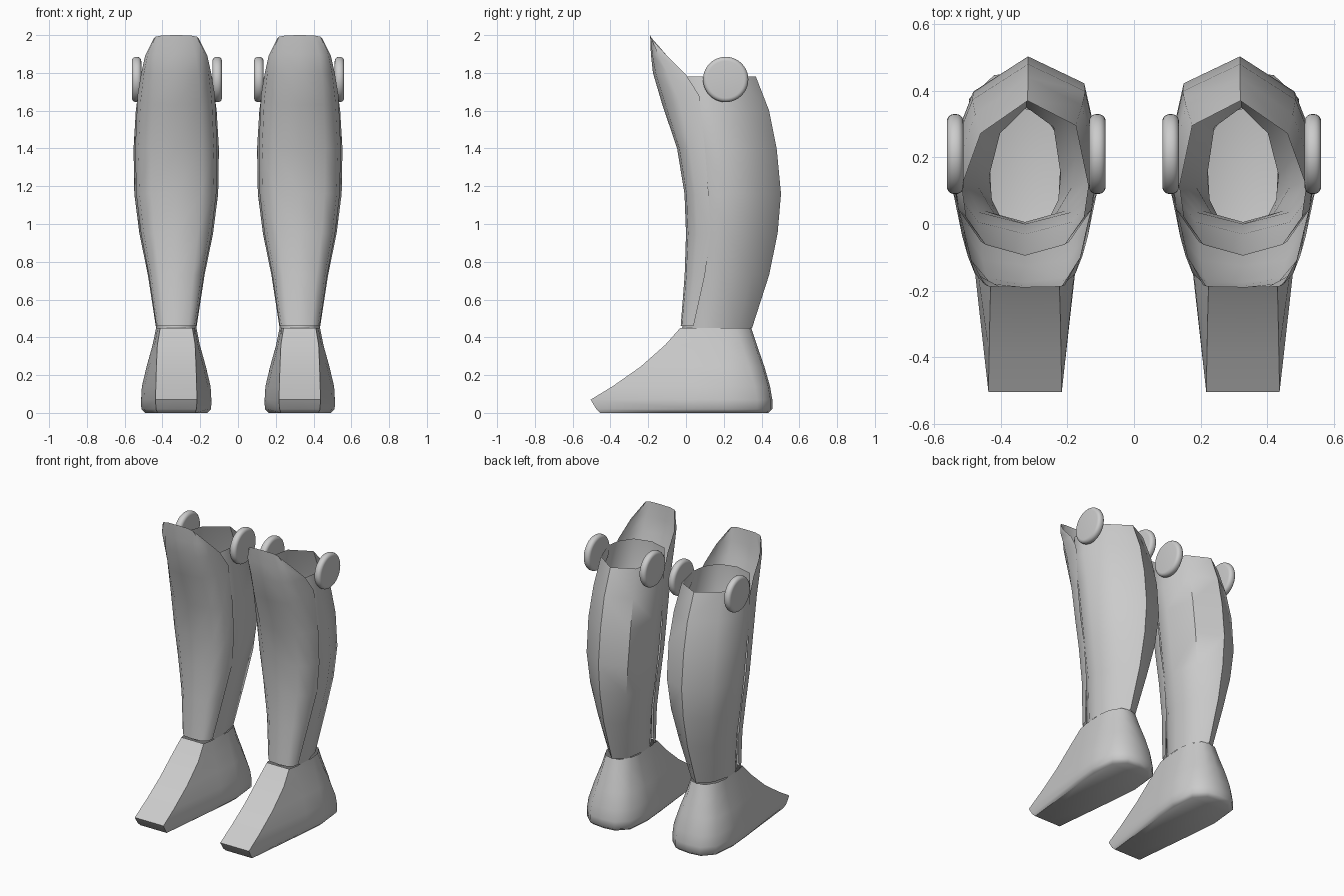
import bpy
import bmesh
import math
from mathutils import Matrix

cube = bpy.data.objects.get("Cube")
if cube:
    bpy.data.objects.remove(cube, do_unlink=True)

grey = bpy.data.materials.new("plain_grey")
grey.use_nodes = True
COLOUR = (0.6, 0.6, 0.6, 1)
grey.diffuse_color = COLOUR
grey.node_tree.nodes["Principled BSDF"].inputs["Base Color"].default_value = COLOUR

CENTRE = 0.327


def finish(bm, name, angle):
    """Turn a mesh into a smooth shaded object."""
    bmesh.ops.recalc_face_normals(bm, faces=bm.faces)
    mesh = bpy.data.meshes.new(name)
    bm.to_mesh(mesh)
    bm.free()
    mesh.materials.append(grey)
    obj = bpy.data.objects.new(name, mesh)
    bpy.context.collection.objects.link(obj)
    bpy.ops.object.select_all(action='DESELECT')
    obj.select_set(True)
    bpy.context.view_layer.objects.active = obj
    bpy.ops.object.shade_smooth_by_angle(angle=math.radians(angle))


def loft(name, rows, side, closed=True, cap=False, angle=50):
    """Skin rows of (outward, y, z) points into one shell."""
    bm = bmesh.new()
    rings = [[bm.verts.new((side * (CENTRE + u), y, z)) for u, y, z in row]
             for row in rows]
    for a, b in zip(rings, rings[1:]):
        n = len(a)
        for i in range(n if closed else n - 1):
            j = (i + 1) % n
            bm.faces.new((a[i], a[j], b[j], b[i]))
    if cap:
        bm.faces.new(rings[-1])
    finish(bm, name, angle)


# Leg: z, half width, front y, back y
LEG = [(1.78, 0.19, -0.095, 0.37), (1.6, 0.214, -0.09, 0.44),
       (1.4, 0.226, -0.03, 0.48), (1.16, 0.222, 0.0, 0.503),
       (0.95, 0.195, 0.006, 0.485), (0.73, 0.15, 0.0, 0.44),
       (0.45, 0.107, -0.02, 0.35)]
LEG_SECTION = [(0, 0), (0.62, 0.07), (0.93, 0.25), (1, 0.45), (0.7, 0.79),
               (-0.04, 1), (-0.8, 0.84), (-1, 0.45), (-0.93, 0.25), (-0.62, 0.07)]

# Shin plate: z and y at the middle, then half width, y and z at the edge
PLATE = [(2.0, -0.19, 0.12, -0.183, 1.98), (1.9, -0.186, 0.165, -0.1, 1.89),
         (1.8, -0.175, 0.187, 0.0, 1.79), (1.63, -0.125, 0.205, 0.07, 1.68),
         (1.4, -0.047, 0.217, 0.1, 1.4), (1.16, -0.008, 0.212, 0.12, 1.16),
         (0.95, 0.0, 0.187, 0.13, 0.95), (0.73, -0.007, 0.145, 0.1, 0.73),
         (0.46, -0.028, 0.105, 0.04, 0.46)]
PLATE_SECTION = [(-1, 1), (-0.92, 0.45), (-0.62, 0.08), (0, 0),
                 (0.62, 0.08), (0.92, 0.45), (1, 1)]

# Foot: z, half width, front y, back y, half width of the toe
FOOT = [(0.45, 0.107, -0.03, 0.345, 0.085), (0.36, 0.125, -0.11, 0.375, 0.1),
        (0.245, 0.157, -0.24, 0.415, 0.105), (0.14, 0.182, -0.39, 0.445, 0.108),
        (0.07, 0.186, -0.505, 0.457, 0.11), (0.02, 0.185, -0.475, 0.457, 0.107),
        (0.0, 0.165, -0.455, 0.435, 0.1)]


def foot_ring(z, w, front, back, toe):
    half = [(toe, front), (w * 0.92, 0.04), (w, 0.2),
            (w * 0.9, back - 0.08), (w * 0.5, back - 0.01)]
    ring = [(0, front)] + half + [(0, back)] + [(-u, y) for u, y in half[::-1]]
    return [(u, y, z) for u, y in ring]


def knee_disc(name, x):
    """Thick disc with a rounded rim, facing sideways."""
    bm = bmesh.new()
    turn = Matrix.Translation((x, 0.21, 1.765)) @ Matrix.Rotation(math.pi / 2, 4, 'Y')
    bmesh.ops.create_cone(bm, cap_ends=True, segments=40, radius1=0.12,
                          radius2=0.12, depth=0.05, matrix=turn)
    rim = [e for e in bm.edges if any(len(f.verts) > 4 for f in e.link_faces)]
    bmesh.ops.bevel(bm, geom=rim, offset=0.022, segments=5, profile=0.5,
                    affect='EDGES')
    finish(bm, name, 40)


for label, side in (("left", 1), ("right", -1)):
    loft(label + "_leg_shell",
         [[(u * w, f + v * (b - f), z) for u, v in LEG_SECTION]
          for z, w, f, b in LEG], side)
    loft(label + "_shin_plate",
         [[(u * w, y + v * (ey - y), z + v * (ez - z)) for u, v in PLATE_SECTION]
          for z, y, w, ey, ez in PLATE], side, closed=False)
    loft(label + "_foot", [foot_ring(*row) for row in FOOT], side, cap=True)
    knee_disc(label + "_inner_knee_disc", side * 0.11)
    knee_disc(label + "_outer_knee_disc", side * 0.537)
